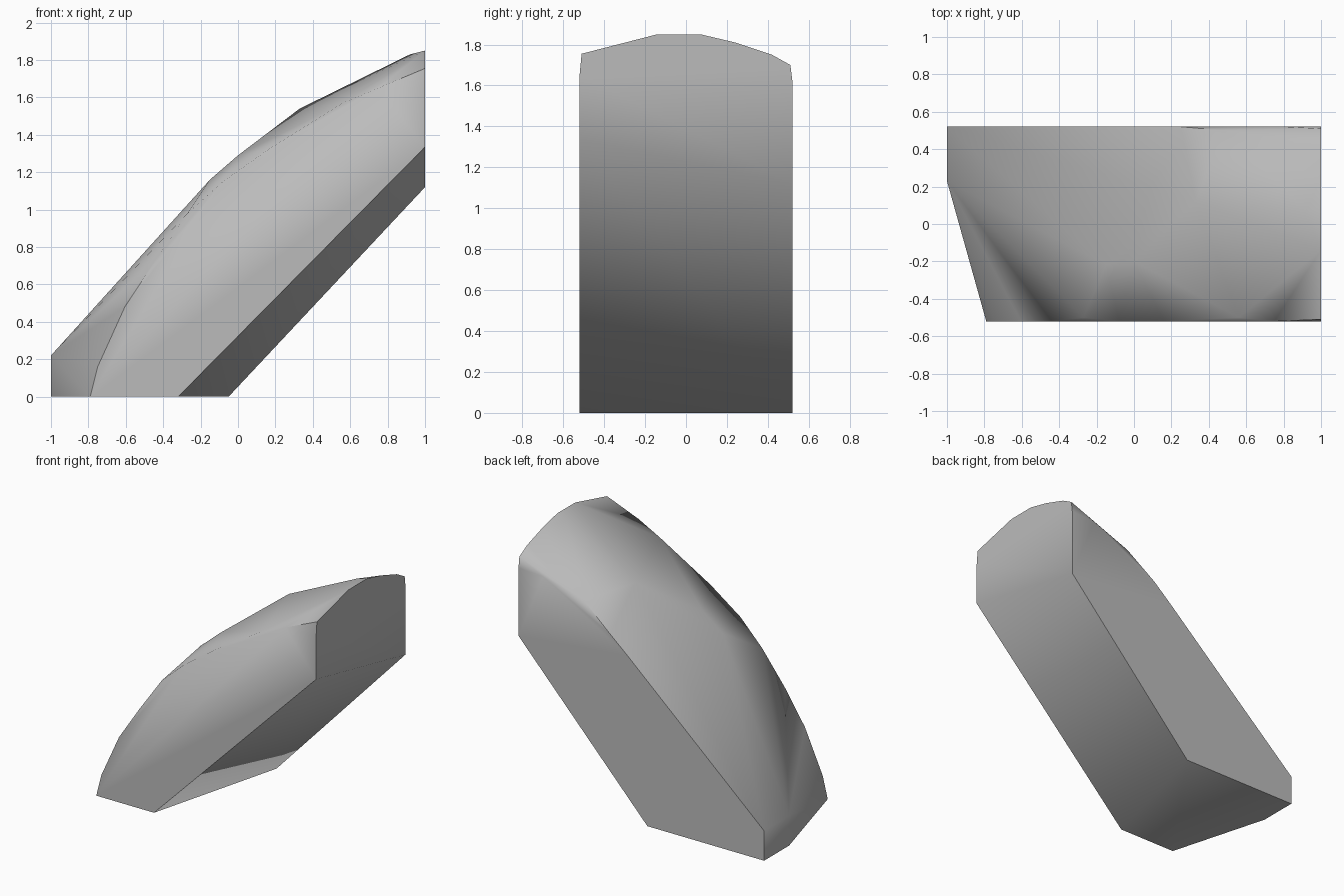
import bpy, bmesh, math

cube = bpy.data.objects.get("Cube")
if cube:
    bpy.data.objects.remove(cube, do_unlink=True)

grey = bpy.data.materials.new("plain grey")
grey.use_nodes = True
grey.diffuse_color = (0.5, 0.5, 0.5, 1)
grey.node_tree.nodes["Principled BSDF"].inputs["Base Color"].default_value = (0.5, 0.5, 0.5, 1)

W = 0.52  # half width
# flat base and slanted underside
base = [(-0.79, -W, 0), (-1, 0.23, 0), (-1, W, 0), (-0.05, W, 0), (-0.32, -W, 0),
        (1, -W, 1.335), (1, W, 1.12)]
# low nose
nose = [(-1, W, 0.22), (-1, 0.23, 0.22), (-0.75, -W, 0.16)]
# upper edge of the front side
front_edge = [(-0.605, -W, 0.48), (-0.44, -W, 0.73), (-0.27, -0.5, 0.98), (-0.08, -W, 1.15),
              (0.16, -W, 1.32), (0.56, -0.5, 1.57), (0.75, -W, 1.65), (1, -W, 1.65)]
# upper edge of the back side
back_edge = [(0.11, W, 1.21), (0.25, W, 1.33), (0.48, 0.5, 1.51), (0.8, W, 1.61), (1, W, 1.62)]
# domed crest and the top of the tall end
crest = [(-0.15, -0.22, 1.16), (0, -0.2, 1.29), (0.33, 0.12, 1.54), (0.92, 0.07, 1.83)]
end_arch = [(1, -0.51, 1.755), (1, -0.14, 1.85), (1, 0.07, 1.85), (1, 0.24, 1.81),
            (1, 0.42, 1.75), (1, 0.51, 1.70)]

# wrap the outline into one solid
bm = bmesh.new()
for p in base + nose + front_edge + back_edge + crest + end_arch:
    bm.verts.new(p)
bmesh.ops.convex_hull(bm, input=bm.verts[:])
bmesh.ops.delete(bm, geom=[v for v in bm.verts if not v.link_faces], context='VERTS')
bmesh.ops.dissolve_limit(bm, angle_limit=math.radians(0.5), verts=bm.verts[:], edges=bm.edges[:])
bmesh.ops.recalc_face_normals(bm, faces=bm.faces[:])

mesh = bpy.data.meshes.new("domed_wedge")
bm.to_mesh(mesh)
bm.free()
mesh.materials.append(grey)
wedge = bpy.data.objects.new("domed_wedge", mesh)
bpy.context.collection.objects.link(wedge)

# smooth dome with crisp borders
bpy.ops.object.select_all(action='DESELECT')
wedge.select_set(True)
bpy.context.view_layer.objects.active = wedge
bpy.ops.object.shade_smooth_by_angle(angle=math.radians(50))
